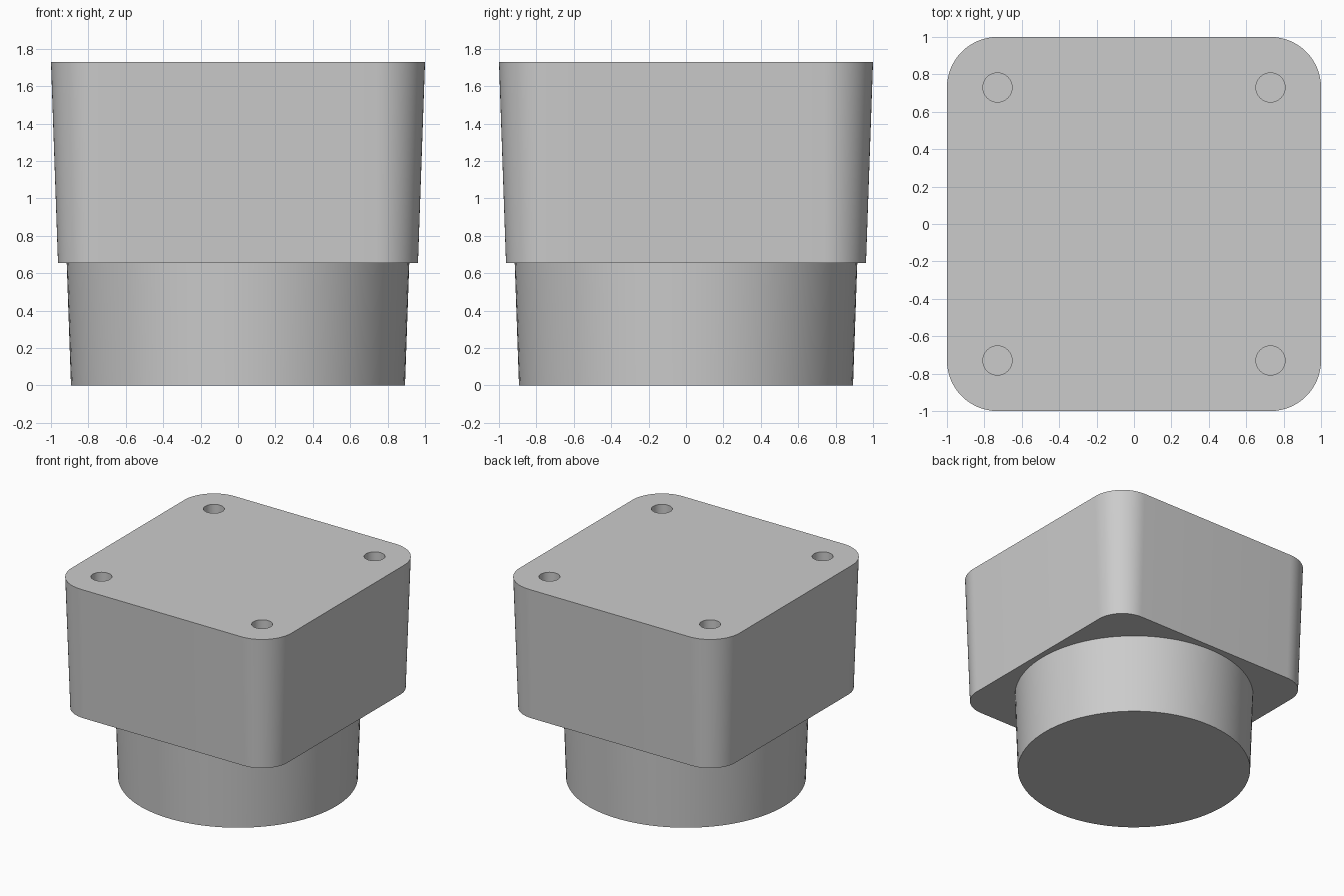
import bpy
import bmesh
from math import cos, sin, tan, pi, radians

cube = bpy.data.objects.get("Cube")
if cube:
    bpy.data.objects.remove(cube, do_unlink=True)

HEIGHT, STEP = 1.73, 0.655      # overall height, underside of the block
CENTRE = 0.73                   # corner arc centres, shared by the holes
HOLE_RADIUS, HOLE_DEPTH = 0.078, 0.5
DRAFT = tan(radians(2))

grey = bpy.data.materials.new("plain grey")
grey.use_nodes = True
grey.diffuse_color = (0.6, 0.6, 0.6, 1)
grey.node_tree.nodes["Principled BSDF"].inputs["Base Color"].default_value = (0.6, 0.6, 0.6, 1)


def outline(centre, radius, steps):
    """Square with corner arcs; a circle when centre is zero."""
    points = []
    for q, (sx, sy) in enumerate([(1, 1), (-1, 1), (-1, -1), (1, -1)]):
        for i in range(steps + (1 if centre else 0)):
            a = (q + i / steps) * pi / 2
            points.append((sx * centre + radius * cos(a), sy * centre + radius * sin(a)))
    return points


def drafted_solid(name, centre, steps, low, high, offset=(0, 0)):
    """Loft between two (z, radius) levels and cap both ends."""
    bm = bmesh.new()
    rings = [[bm.verts.new((x + offset[0], y + offset[1], z)) for x, y in outline(centre, r, steps)]
             for z, r in (low, high)]
    n = len(rings[0])
    for i in range(n):
        j = (i + 1) % n
        bm.faces.new((rings[0][i], rings[0][j], rings[1][j], rings[1][i]))
    bm.faces.new(rings[0][::-1])
    bm.faces.new(rings[1])
    mesh = bpy.data.meshes.new(name)
    bm.to_mesh(mesh)
    bm.free()
    mesh.materials.append(grey)
    obj = bpy.data.objects.new(name, mesh)
    bpy.context.collection.objects.link(obj)
    return obj


# Tapered block with rounded corners
top_radius = 1 - CENTRE
block = drafted_solid("block", CENTRE, 16,
                      (STEP, top_radius - DRAFT * (HEIGHT - STEP)), (HEIGHT, top_radius))

# Round tapered plug, sunk slightly into the block
plug_top = STEP + 0.02
plug = drafted_solid("plug", 0, 24, (0, 0.893), (plug_top, 0.893 + DRAFT * plug_top))

# Four blind screw holes in the top
for sx in (-1, 1):
    for sy in (-1, 1):
        cutter = drafted_solid("hole_cutter", 0, 8, (HEIGHT - HOLE_DEPTH, HOLE_RADIUS),
                               (HEIGHT + 0.1, HOLE_RADIUS), (sx * CENTRE, sy * CENTRE))
        cut = block.modifiers.new("screw hole", 'BOOLEAN')
        cut.operation, cut.solver, cut.object = 'DIFFERENCE', 'EXACT', cutter
        bpy.context.view_layer.objects.active = block
        bpy.ops.object.modifier_apply(modifier=cut.name)
        bpy.data.objects.remove(cutter, do_unlink=True)

# Smooth curved walls, sharp rims
bpy.ops.object.select_all(action='DESELECT')
for obj in (block, plug):
    obj.select_set(True)
bpy.context.view_layer.objects.active = block
bpy.ops.object.shade_smooth_by_angle(angle=radians(30))
